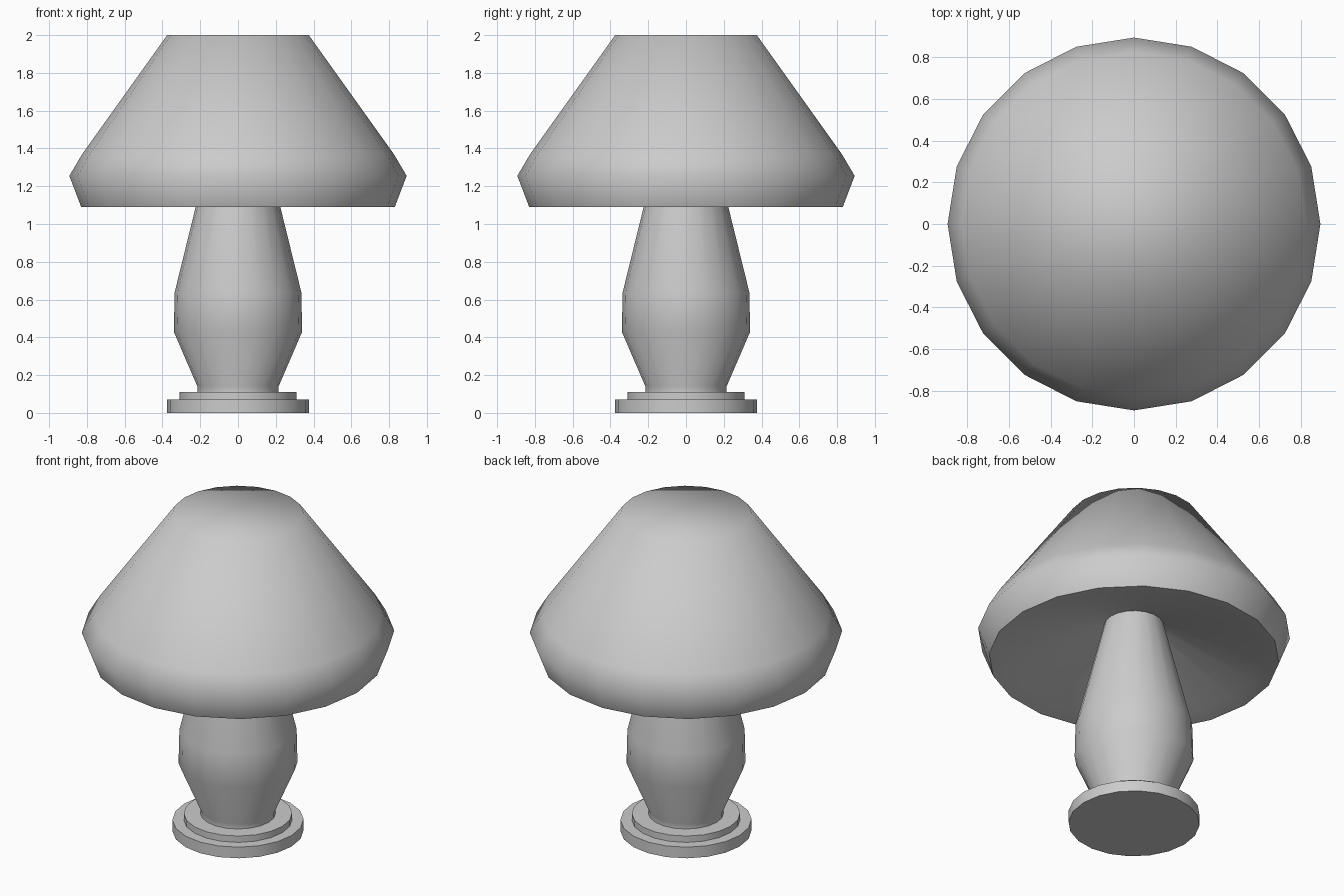
import bpy
import math

if "Cube" in bpy.data.objects:
    bpy.data.objects.remove(bpy.data.objects["Cube"], do_unlink=True)

SIDES = 20

# One plain grey for the whole lamp
grey = bpy.data.materials.new("light_grey")
grey.use_nodes = True
colour = (0.6, 0.6, 0.6, 1)
grey.diffuse_color = colour
grey.node_tree.nodes["Principled BSDF"].inputs["Base Color"].default_value = colour


def lathe(name, profile, cap_start=True, cap_end=True, angle=40):
    """Spin a (radius, height) profile listed from bottom to top."""
    verts, faces = [], []
    for r, z in profile:
        for i in range(SIDES):
            a = 2 * math.pi * i / SIDES
            verts.append((r * math.cos(a), r * math.sin(a), z))
    for k in range(len(profile) - 1):
        for i in range(SIDES):
            j = (i + 1) % SIDES
            a, b = k * SIDES, (k + 1) * SIDES
            faces.append((a + i, a + j, b + j, b + i))
    if cap_start:
        faces.append(tuple(reversed(range(SIDES))))
    if cap_end:
        top = (len(profile) - 1) * SIDES
        faces.append(tuple(range(top, top + SIDES)))
    mesh = bpy.data.meshes.new(name)
    mesh.from_pydata(verts, [], faces)
    mesh.materials.append(grey)
    obj = bpy.data.objects.new(name, mesh)
    bpy.context.collection.objects.link(obj)
    bpy.ops.object.select_all(action="DESELECT")
    obj.select_set(True)
    bpy.context.view_layer.objects.active = obj
    bpy.ops.object.shade_smooth_by_angle(angle=math.radians(angle))
    return obj


# Stepped foot
lathe("base_plate", [(0.375, 0), (0.375, 0.07)])
lathe("base_step", [(0.31, 0.07), (0.31, 0.11)])

# Rounded body tapering up into the shade
lathe("lamp_body", [(0.215, 0.11), (0.215, 0.14), (0.34, 0.43),
                    (0.335, 0.64), (0.17, 1.31)])

# Shade with a hollow underside that rises to meet the body
lathe("lampshade", [(0.16, 1.31), (0.73, 1.11), (0.83, 1.09), (0.893, 1.255),
                    (0.825, 1.37), (0.375, 2.0)], cap_start=False, angle=60)
